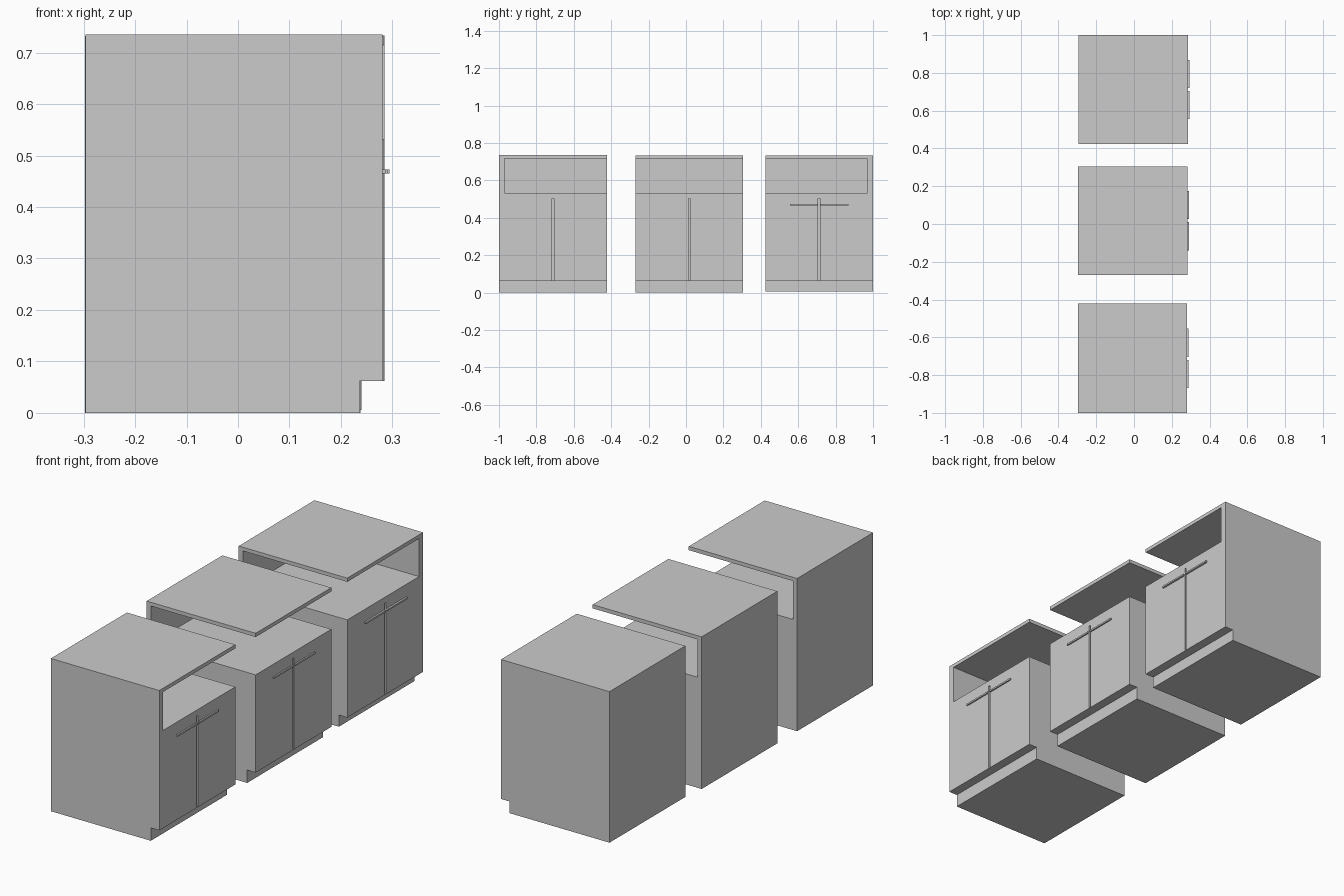
import bpy, bmesh

if "Cube" in bpy.data.objects:
    bpy.data.objects.remove(bpy.data.objects["Cube"])


def extrude_profile(name, pts, y0, y1):
    """Extrude an xz outline along y."""
    bm = bmesh.new()
    face = bm.faces.new([bm.verts.new((x, y0, z)) for x, z in pts])
    res = bmesh.ops.extrude_face_region(bm, geom=[face])
    verts = [g for g in res["geom"] if isinstance(g, bmesh.types.BMVert)]
    bmesh.ops.translate(bm, verts=verts, vec=(0, y1 - y0, 0))
    bmesh.ops.recalc_face_normals(bm, faces=bm.faces)
    mesh = bpy.data.meshes.new(name)
    bm.to_mesh(mesh)
    bm.free()
    ob = bpy.data.objects.new(name, mesh)
    bpy.context.collection.objects.link(ob)
    return ob


def box(name, x, y, z):
    return extrude_profile(name, [(x[0], z[0]), (x[1], z[0]), (x[1], z[1]), (x[0], z[1])], *y)


def cut(target, cutter):
    mod = target.modifiers.new("cut", 'BOOLEAN')
    mod.operation = 'DIFFERENCE'
    mod.solver = 'EXACT'
    mod.object = cutter
    cutter.hide_render = True
    cutter.hide_set(True)
    cutter.display_type = 'WIRE'


def cabinet(label, y0, y1, back, front, z0, top, wall_side, handle):
    kick = front - 0.045
    # Carcase outline with toe kick
    body = extrude_profile(label + "_cabinet_body", [
        (back, z0), (kick, z0), (kick, 0.062), (front, 0.062),
        (front, top), (back, top)], y0, y1)

    # Open shelf niche: keeps a thin back, top and (on end units) one side wall
    wall = 0.03
    n0 = y0 + wall if wall_side < 0 else y0 - 0.05
    n1 = y1 - wall if wall_side > 0 else y1 + 0.05
    cut(body, box(label + "_niche_cutter", (back + 0.022, front + 0.05),
                  (n0, n1), (0.532, top - 0.018)))

    # Groove between the two doors
    mid = (y0 + y1) / 2
    cut(body, box(label + "_door_gap_cutter", (front - 0.012, front + 0.05),
                  (mid - 0.005, mid + 0.005), (0.066, 0.503)))

    # Pair of bar handles
    for side, s in (("left", -1), ("right", 1)):
        ys = sorted((mid + s * 0.008, mid + s * 0.157))
        box(f"{label}_{side}_handle", (front - 0.001, front + handle), ys, (0.465, 0.473))


cabinet("near_end", -1.0, -0.422, -0.296, 0.281, 0.0, 0.735, -1, 0.007)
cabinet("middle", -0.27, 0.305, -0.297, 0.283, 0.0, 0.732, 0, 0.007)
cabinet("far_end", 0.424, 1.0, -0.293, 0.285, 0.006, 0.733, 1, 0.009)
